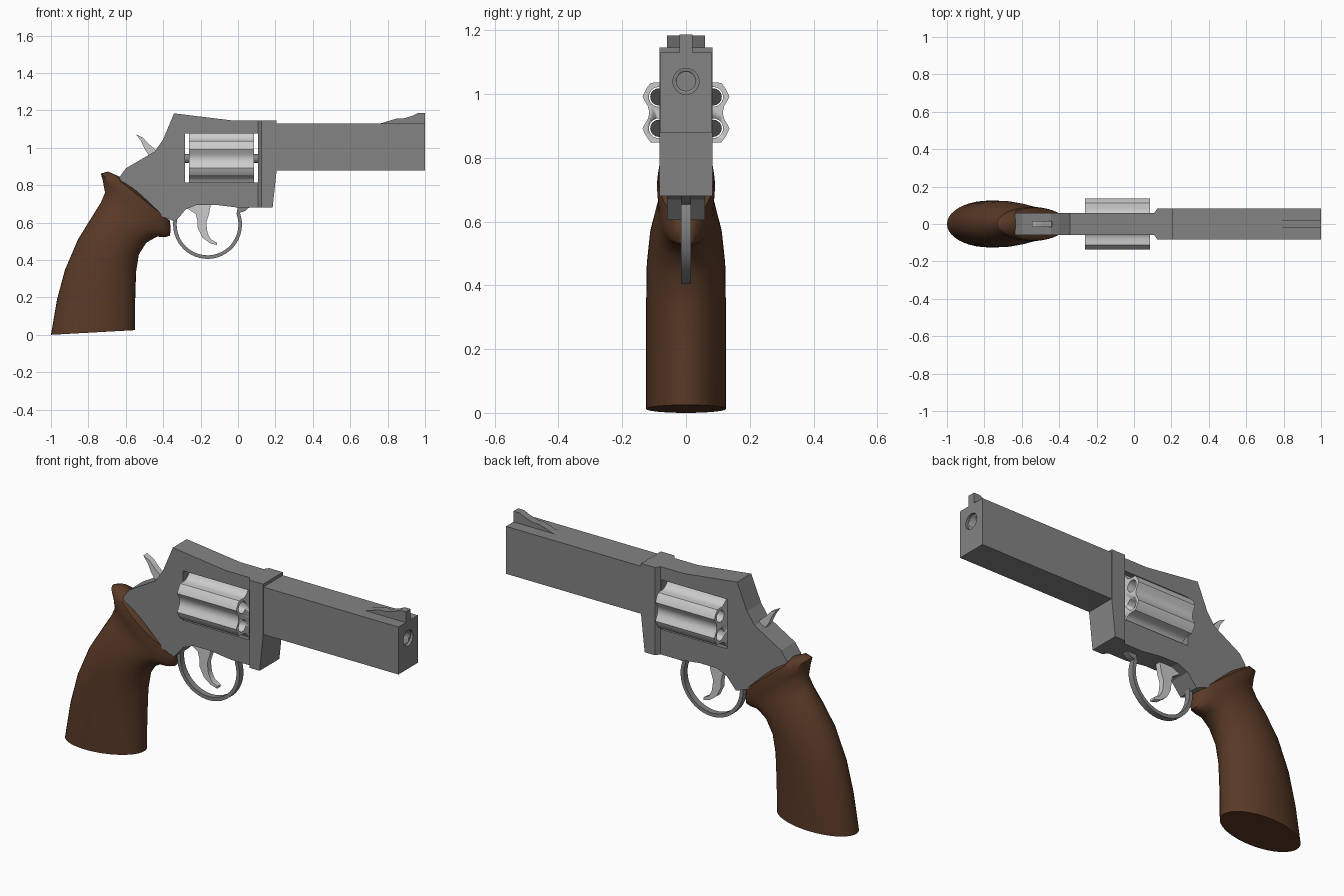
import bpy, bmesh, math
from mathutils import Vector, Matrix

if "Cube" in bpy.data.objects:
    bpy.data.objects.remove(bpy.data.objects["Cube"])


def material(name, rgb):
    m = bpy.data.materials.new(name)
    m.diffuse_color = (*rgb, 1)
    m.use_nodes = True
    m.node_tree.nodes["Principled BSDF"].inputs["Base Color"].default_value = m.diffuse_color
    return m


STEEL = material("dark_steel", (0.23, 0.23, 0.23))
WOOD = material("wood", (0.10, 0.042, 0.02))
DARK = material("dark_metal", (0.06, 0.06, 0.06))


def finish(bm, name, mat=None, smooth=None):
    bmesh.ops.recalc_face_normals(bm, faces=bm.faces)
    me = bpy.data.meshes.new(name)
    bm.to_mesh(me)
    bm.free()
    ob = bpy.data.objects.new(name, me)
    bpy.context.collection.objects.link(ob)
    if mat:
        me.materials.append(mat)
    if smooth:
        bpy.ops.object.select_all(action='DESELECT')
        ob.select_set(True)
        bpy.context.view_layer.objects.active = ob
        bpy.ops.object.shade_smooth_by_angle(angle=math.radians(smooth))
    return ob


def loft(name, rings, mat=None, smooth=None):
    """Skin a list of equal-length point rings and cap both ends."""
    bm = bmesh.new()
    rows = [[bm.verts.new(p) for p in r] for r in rings]
    n = len(rows[0])
    for a, b in zip(rows, rows[1:]):
        for i in range(n):
            j = (i + 1) % n
            bm.faces.new((a[i], a[j], b[j], b[i]))
    bm.faces.new(rows[0])
    bm.faces.new(rows[-1])
    return finish(bm, name, mat, smooth)


def side_profile(name, pts, half, mat=None, smooth=None):
    return loft(name, [[(x, s * half, z) for x, z in pts] for s in (-1, 1)], mat, smooth)


def rod(name, x0, x1, y, z, r, mat=None, n=24):
    ring = [(y + r * math.cos(k * math.tau / n), z + r * math.sin(k * math.tau / n)) for k in range(n)]
    return loft(name, [[(x, *p) for p in ring] for x in (x0, x1)], mat, 40)


def box(name, x0, x1, half, z0, z1, mat=None):
    return side_profile(name, [(x0, z0), (x1, z0), (x1, z1), (x0, z1)], half, mat)


def cut(ob, *cutters):
    bpy.context.view_layer.objects.active = ob
    for c in cutters:
        c.hide_render = True
        m = ob.modifiers.new("cut", 'BOOLEAN')
        m.operation, m.solver, m.object = 'DIFFERENCE', 'EXACT', c
        bpy.ops.object.modifier_apply(modifier=m.name)
        bpy.data.objects.remove(c)


# Frame with an open window for the cylinder
frame = side_profile("frame", [
    (-.342, 1.184), (-.03, 1.146), (.12, 1.146), (.12, .68), (0, .68), (-.12, .695),
    (-.22, .695), (-.28, .67), (-.335, .605), (-.40, .63), (-.45, .66), (-.60, .78),
    (-.636, .84), (-.60, .89), (-.48, .96), (-.445, .98), (-.40, 1.045)], .059, STEEL)
cut(frame, box("window_cutter", -.283, .107, .2, .814, 1.077))

# Wider front block, chamfered where it meets the thin frame
loft("front_block", [
    [(x0, -h, .68), (x0, h, .68), (x1, h, .875), (x1, h, 1.146), (x1, -h, 1.146), (x1, -h, .875)]
    for x0, x1, h in ((.108, .108, .059), (.125, .125, .083), (.185, .206, .083))], STEEL)

# Square barrel with a bored, stepped muzzle
barrel = box("barrel", .19, 1, .082, .878, 1.13, STEEL)
cut(barrel, rod("muzzle_cutter", .985, 1.1, 0, 1.04, .041),
    rod("bore_cutter", .5, 1.05, 0, 1.04, .03))

# Front sight
side_profile("front_sight", [
    (.745, 1.125), (.85, 1.157), (.885, 1.157), (.935, 1.172), (.965, 1.187),
    (1, 1.187), (1, 1.125)], .02, STEEL)

# Fluted cylinder with six chambers
CZ = .942
STEP = 72


def flute_radius(a):
    t = (a + math.pi / 6) % (math.pi / 3) - math.pi / 6
    s = .054 ** 2 - (.17 * math.sin(t)) ** 2
    return min(.145, .17 * math.cos(t) - math.sqrt(s)) if s > 0 else .145


section = []
for k in range(STEP):
    a = k * math.tau / STEP
    r = flute_radius(a)
    section.append((r * math.cos(a), CZ + r * math.sin(a)))
cylinder = loft("cylinder", [[(x, *p) for p in section] for x in (-.262, .085)], None, 35)
for k in range(6):
    a = math.radians(30 + 60 * k)
    y, z = .0985 * math.cos(a), CZ + .0985 * math.sin(a)
    cut(cylinder, rod("chamber_cutter", -.4, .2, y, z, .031))
    rod(f"chamber_insert_{k + 1}", -.22, .03, y, z, .027, DARK, 16)
rod("cylinder_axle", -.29, .115, 0, CZ, .024, STEEL)

# Trigger guard: ring arc ending in a flared front post
arc = [math.radians(165 + 215 * k / 28) for k in range(29)]
outer = [(-.163 + .184 * math.cos(a), .59 + .184 * math.sin(a)) for a in arc]
inner = [(-.163 + .165 * math.cos(a), .59 + .165 * math.sin(a)) for a in arc]
side_profile("trigger_guard", outer + [(.035, .66), (.07, .69), (0, .69)] + inner[::-1],
             .016, STEEL, 35)

# Trigger
side_profile("trigger", [
    (-.27, .70), (-.265, .672), (-.225, .645), (-.217, .61), (-.215, .57), (-.19, .52),
    (-.15, .49), (-.112, .48), (-.112, .492), (-.145, .51), (-.163, .545), (-.17, .60),
    (-.155, .645), (-.145, .70)], .015, None, 35)

# Hammer
side_profile("hammer", [
    (-.545, 1.072), (-.51, 1.055), (-.475, 1.018), (-.44, .99), (-.43, .95), (-.47, .95),
    (-.50, .995), (-.518, 1.035)], .016, None, 35)

# Grip: ellipses between back and front outline points (back x, z, front x, z, half width)
stations = [
    (-1, 0, -.55, .025, .125), (-.968, .187, -.55, .177, .125), (-.925, .348, -.545, .337, .125),
    (-.856, .509, -.53, .43, .123), (-.78, .632, -.49, .493, .113), (-.733, .707, -.433, .525, .098),
    (-.711, .76, -.39, .522, .089), (-.722, .82, -.364, .53, .088), (-.733, .862, -.36, .562, .091),
    (-.695, .873, -.364, .61, .087), (-.62, .84, -.396, .637, .062)]
rings = []
for bx, bz, fx, fz, w in stations:
    mid = Vector(((bx + fx) / 2, 0, (bz + fz) / 2))
    axis = Vector(((fx - bx) / 2, 0, (fz - bz) / 2))
    rings.append([mid + axis * math.cos(a) + Vector((0, w * math.sin(a), 0))
                  for a in (k * math.tau / 40 for k in range(40))])
loft("grip", rings, WOOD, 50)
